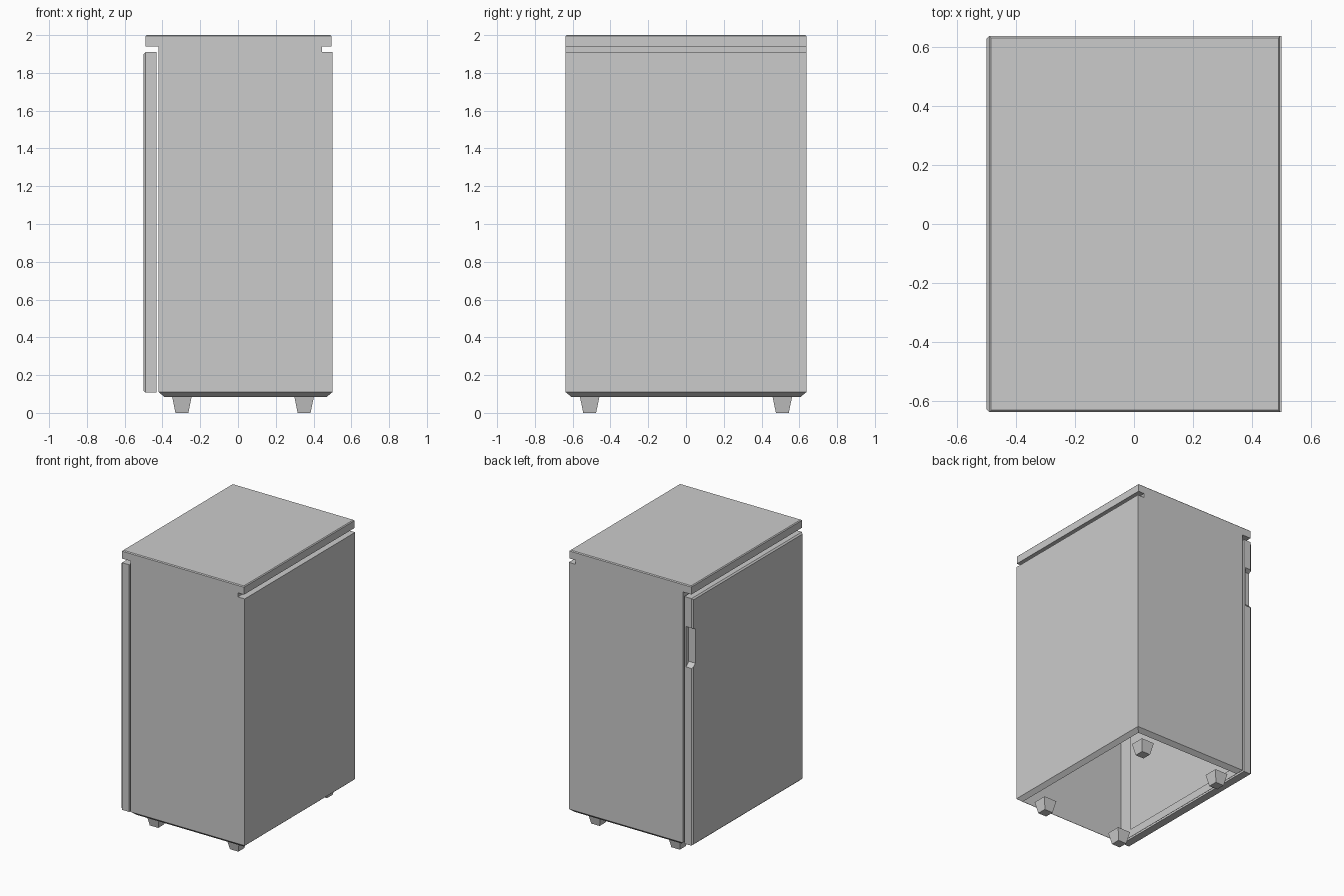
import bpy, bmesh

if "Cube" in bpy.data.objects:
    bpy.data.objects.remove(bpy.data.objects["Cube"])

W = 0.637  # half width along y


def finish(name, bm):
    bmesh.ops.recalc_face_normals(bm, faces=bm.faces)
    me = bpy.data.meshes.new(name)
    bm.to_mesh(me)
    bm.free()
    ob = bpy.data.objects.new(name, me)
    bpy.context.collection.objects.link(ob)
    return ob


def box(bm, lo, hi):
    geo = bmesh.ops.create_cube(bm, size=1)
    for v in geo["verts"]:
        v.co = [(a + b) / 2 + c * (b - a) for a, b, c in zip(lo, hi, v.co)]
    return geo["verts"]


def frustum(bm, bottom, top):
    """Tapered block between two (x0, x1, y0, y1, z) rectangles."""
    rings = []
    for x0, x1, y0, y1, z in (bottom, top):
        rings.append([bm.verts.new(p) for p in
                      ((x0, y0, z), (x1, y0, z), (x1, y1, z), (x0, y1, z))])
    for i in range(4):
        j = (i + 1) % 4
        bm.faces.new((rings[0][i], rings[0][j], rings[1][j], rings[1][i]))
    bm.faces.new(rings[0][::-1])
    bm.faces.new(rings[1])


# Cabinet: side profile (x, z) with overhanging lid and rear notch, open below
profile = [(-0.42, 0.11), (-0.42, 1.94), (-0.49, 1.94), (-0.49, 2.0), (0.495, 2.0),
           (0.495, 1.94), (0.445, 1.94), (0.445, 1.91), (0.5, 1.91), (0.5, 0.11)]
bm = bmesh.new()
a = [bm.verts.new((x, -W, z)) for x, z in profile]
b = [bm.verts.new((x, W, z)) for x, z in profile]
bm.faces.new(a)
bm.faces.new(b[::-1])
for i in range(1, len(profile) - 1):
    bm.faces.new((a[i], a[i + 1], b[i + 1], b[i]))

# Door opening: frame around a hole in the wall behind the door
outer = [a[0], b[0], b[1], a[1]]
inner = [bm.verts.new((-0.42, y, z)) for y, z in
         ((-0.535, 0.17), (0.535, 0.17), (0.535, 1.85), (-0.535, 1.85))]
for i in range(4):
    j = (i + 1) % 4
    bm.faces.new((outer[i], outer[j], inner[j], inner[i]))

# Sloping skirt at the bottom
rim = [a[0], a[-1], b[-1], b[0]]
low = [bm.verts.new((x, y, 0.085)) for x, y in
       ((-0.39, -W + 0.03), (0.47, -W + 0.03), (0.47, W - 0.03), (-0.39, W - 0.03))]
for i in range(4):
    j = (i + 1) % 4
    bm.faces.new((rim[i], rim[j], low[j], low[i]))

# Small bevel round the lid
top_edges = [e for e in bm.edges if all(v.co.z > 1.99 for v in e.verts)]
bmesh.ops.bevel(bm, geom=top_edges, offset=0.006, segments=1, affect='EDGES')
finish("cabinet", bm)

# Door slab with chamfered outer edges
bm = bmesh.new()
box(bm, (-0.5, -W, 0.107), (-0.432, W, 1.91))
edges = [e for e in bm.edges if all(v.co.x < -0.49 for v in e.verts)]
bmesh.ops.bevel(bm, geom=edges, offset=0.01, segments=1, affect='EDGES')
door = finish("door", bm)

# Grip recess with sloping ends in the door edge
bm = bmesh.new()
frustum(bm, (-0.52, -0.447, 0, 1, 0), (-0.52, -0.447, 0, 1, 1))
for v in bm.verts:
    inside, upper = v.co.y < 0.5, v.co.z > 0.5
    v.co.y = W - 0.03 if inside else W + 0.01
    v.co.z = (1.68 if inside else 1.70) if upper else (1.43 if inside else 1.39)
cutter = finish("grip_cutter", bm)
cutter.hide_render = True
cutter.hide_viewport = True
mod = door.modifiers.new("grip", 'BOOLEAN')
mod.operation = 'DIFFERENCE'
mod.solver = 'EXACT'
mod.object = cutter

# Four tapered feet
for xn, x in (("left", -0.297), ("right", 0.35)):
    for yn, y in (("front", -0.51), ("back", 0.51)):
        bm = bmesh.new()
        frustum(bm, (x - 0.034, x + 0.034, y - 0.034, y + 0.034, 0),
                (x - 0.052, x + 0.052, y - 0.052, y + 0.052, 0.087))
        finish(f"foot_{yn}_{xn}", bm)
